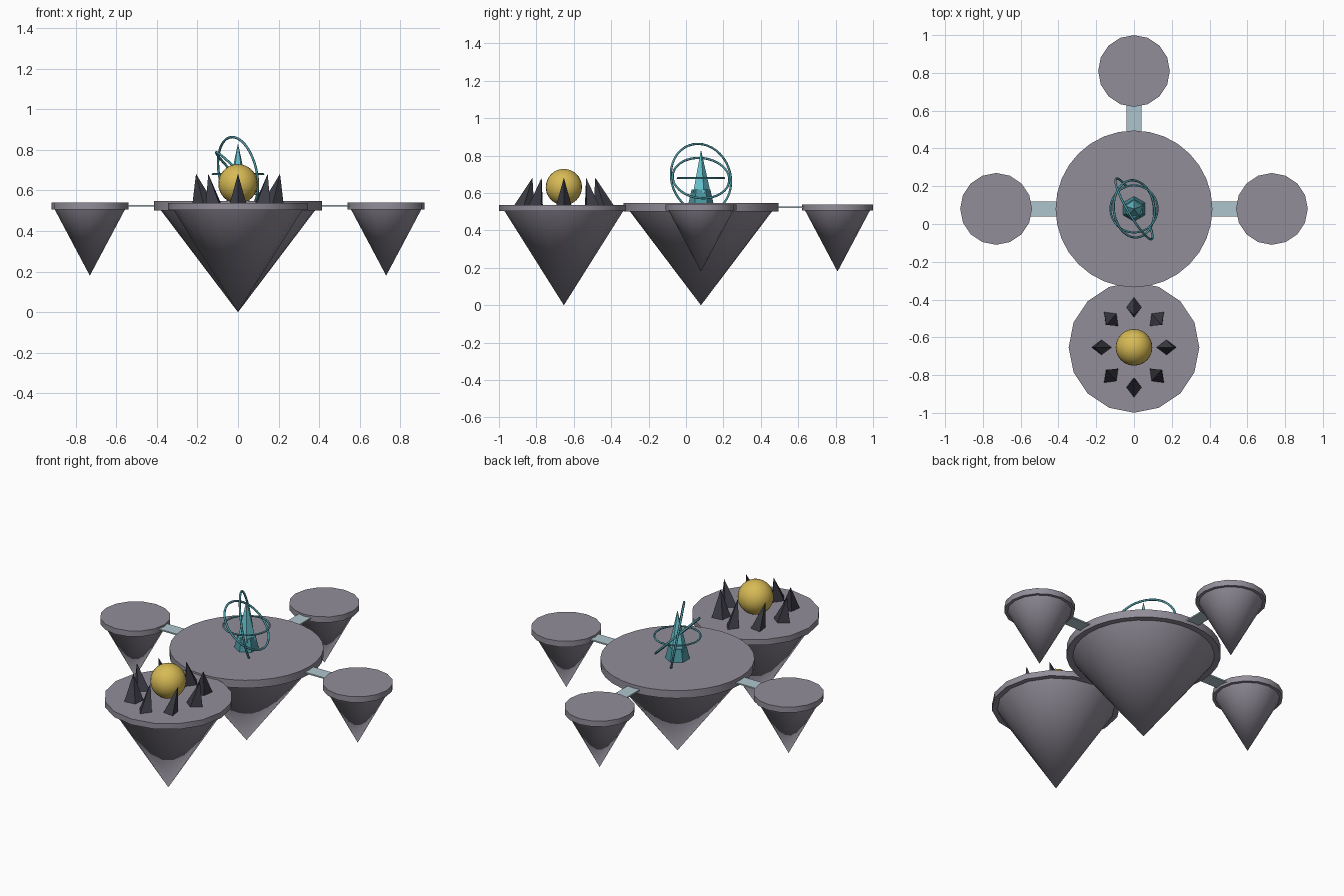
import bpy, bmesh, math
from mathutils import Vector

if "Cube" in bpy.data.objects:
    bpy.data.objects.remove(bpy.data.objects["Cube"])


def mat(name, r, g, b):
    m = bpy.data.materials.new(name)
    m.diffuse_color = (r, g, b, 1)
    m.use_nodes = True
    m.node_tree.nodes["Principled BSDF"].inputs["Base Color"].default_value = m.diffuse_color
    return m


ROCK = mat("grey_rock", 0.29, 0.27, 0.32)
SPIKE = mat("dark_stone", 0.045, 0.045, 0.06)
GOLD = mat("gold", 0.68, 0.49, 0.09)
CYAN = mat("cyan_crystal", 0.14, 0.55, 0.62)
TEAL = mat("teal_metal", 0.07, 0.30, 0.35)
PALE = mat("pale_blue", 0.43, 0.56, 0.61)


def finish(name, bm, material, smooth=False):
    bmesh.ops.recalc_face_normals(bm, faces=bm.faces)
    me = bpy.data.meshes.new(name)
    bm.to_mesh(me)
    bm.free()
    me.materials.append(material)
    ob = bpy.data.objects.new(name, me)
    bpy.context.collection.objects.link(ob)
    if smooth:
        bpy.ops.object.select_all(action='DESELECT')
        ob.select_set(True)
        bpy.context.view_layer.objects.active = ob
        bpy.ops.object.shade_smooth_by_angle(angle=math.radians(35))
    return ob


def cone(name, loc, r1, r2, z0, z1, sides, material, smooth=False, turn=0.0):
    """Upright cone or cylinder between two heights."""
    bm = bmesh.new()
    bmesh.ops.create_cone(bm, cap_ends=True, segments=sides, radius1=r1,
                          radius2=r2, depth=z1 - z0)
    bmesh.ops.remove_doubles(bm, verts=bm.verts, dist=1e-5)
    ob = finish(name, bm, material, smooth)
    ob.location = (loc[0], loc[1], (z0 + z1) / 2)
    ob.rotation_euler.z = turn
    return ob


def island(name, loc, r, top, bottom, tip, sides):
    """Flat disc with a pointed rock hanging below it."""
    cone(name + "_disc", loc, r, r, bottom, top, sides, ROCK, True)
    cone(name + "_rock", loc, 0, r * 0.925, tip, bottom + 0.005, sides, ROCK, True)


def ring(name, centre, normal, radius, tube):
    bpy.ops.mesh.primitive_torus_add(major_radius=radius, minor_radius=tube,
                                     major_segments=40, minor_segments=8, location=centre)
    ob = bpy.context.object
    ob.name = name
    ob.rotation_euler = Vector(normal).to_track_quat('Z', 'Y').to_euler()
    ob.data.materials.append(TEAL)
    bpy.ops.object.shade_smooth_by_angle(angle=math.radians(60))


# Floating islands
CY, FY = 0.08, -0.653
island("main_island", (0, CY), 0.415, 0.548, 0.502, 0.0, 32)
island("front_island", (0, FY), 0.346, 0.537, 0.503, 0.0, 16)
for nm, p in (("left", (-0.73, CY)), ("right", (0.73, CY)), ("back", (0, 0.81))):
    island(nm + "_island", p, 0.19, 0.540, 0.506, 0.18, 16)

# Thin bridges joining the islands
for nm, dx, dy in (("left", -1, 0), ("right", 1, 0), ("back", 0, 1)):
    bm = bmesh.new()
    bmesh.ops.create_cube(bm, size=1)
    length = 0.16
    bmesh.ops.scale(bm, verts=bm.verts, vec=(length if dx else 0.08, length if dy else 0.08, 0.008))
    ob = finish(nm + "_bridge", bm, PALE)
    ob.location = (dx * 0.477, CY + dy * 0.48, 0.525)

# Central crystal on its base
cone("crystal_base", (0, CY), 0.068, 0.05, 0.54, 0.62, 6, TEAL, turn=0)
cone("crystal_point", (0, CY), 0.052, 0, 0.60, 0.832, 5, CYAN)

# Orbiting rings
C = (0, CY, 0.68)
ring("level_ring", C, (0, 0, 1), 0.125, 0.005)
ring("slanted_ring", C, (0.70, 0.08, 0.70), 0.152, 0.006)
ring("upright_ring", C, (0.85, 0.50, 0.18), 0.186, 0.006)

# Golden orb
bm = bmesh.new()
bmesh.ops.create_uvsphere(bm, u_segments=24, v_segments=16, radius=0.097)
orb = finish("golden_orb", bm, GOLD, True)
orb.location = (0, FY, 0.632)

# Leaning four-sided spikes around the orb
for i in range(8):
    a = math.tau * i / 8
    c, s = math.cos(a), math.sin(a)
    bm = bmesh.new()
    base = Vector((0.17 * c, FY + 0.214 * s, 0.53))
    out, side = Vector((c, s, 0)), Vector((-s, c, 0))
    ends = [bm.verts.new(base + d) for d in
            (out * 0.055, side * 0.042, out * -0.055, side * -0.042)]
    tip = bm.verts.new((0.207 * c, FY + 0.168 * s, 0.682))
    bm.faces.new(ends)
    for k in range(4):
        bm.faces.new((ends[k], ends[(k + 1) % 4], tip))
    finish(f"spike_{i + 1}", bm, SPIKE)
